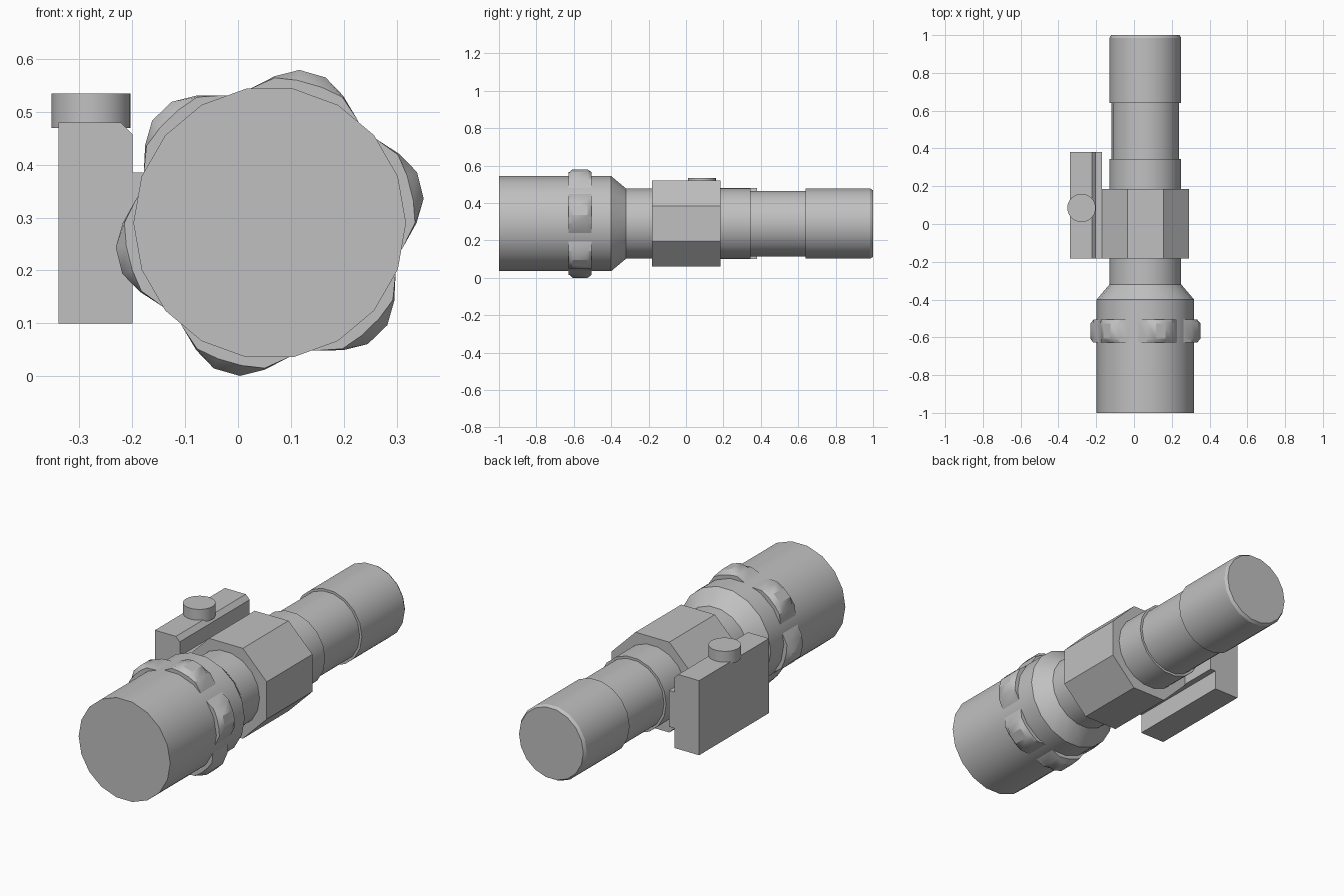
import bpy, bmesh, math

if "Cube" in bpy.data.objects:
    bpy.data.objects.remove(bpy.data.objects["Cube"])

CX, CZ = 0.06, 0.29          # long axis of the tube, parallel to y

grey = bpy.data.materials.new("metal grey")
grey.diffuse_color = (0.53, 0.53, 0.53, 1)
grey.use_nodes = True
grey.node_tree.nodes["Principled BSDF"].inputs["Base Color"].default_value = grey.diffuse_color


def loft(name, rings, smooth=True):
    """Skin a list of equal-length point rings and cap both ends."""
    bm = bmesh.new()
    loops = [[bm.verts.new(p) for p in ring] for ring in rings]
    n = len(loops[0])
    for a, b in zip(loops, loops[1:]):
        for i in range(n):
            j = (i + 1) % n
            bm.faces.new((a[i], a[j], b[j], b[i]))
    bm.faces.new(loops[0])
    bm.faces.new(loops[-1])
    bmesh.ops.recalc_face_normals(bm, faces=bm.faces)
    me = bpy.data.meshes.new(name)
    bm.to_mesh(me)
    bm.free()
    me.materials.append(grey)
    ob = bpy.data.objects.new(name, me)
    bpy.context.collection.objects.link(ob)
    if smooth:
        bpy.ops.object.select_all(action='DESELECT')
        bpy.context.view_layer.objects.active = ob
        ob.select_set(True)
        bpy.ops.object.shade_smooth_by_angle(angle=math.radians(30))
    return ob


def ring(y, polar):
    """Ring around the tube axis from (degrees, radius) pairs."""
    return [(CX + r * math.cos(math.radians(a)), y, CZ + r * math.sin(math.radians(a)))
            for a, r in polar]


def tube(name, profile, sides=18, turn=0.0, smooth=True):
    return loft(name, [ring(y, [(turn + 360 * i / sides, r) for i in range(sides)])
                       for y, r in profile], smooth)


def bar(name, outline, y0, y1):
    """Extrude an x-z outline along y."""
    return loft(name, [[(x, y, z) for x, z in outline] for y in (y0, y1)], False)


# Flashlight tube: head, neck, barrel and tail cap
tube("head_and_neck", [(-1.0, 0.258), (-0.4, 0.258), (-0.32, 0.19), (0.345, 0.19)])
tube("barrel", [(0.33, 0.178), (0.66, 0.178)])
tube("tail_cap", [(0.64, 0.19), (0.985, 0.19), (1.0, 0.181)])

# Octagonal clamp block
tube("clamp_block", [(-0.183, 0.249), (0.185, 0.249)], 8, 22.5, False)

# Six-lobed grip ring with chamfered edges
lobe = [(-30, 0.247), (-24, 0.257), (-14, 0.278), (-5, 0.295), (5, 0.295), (14, 0.278), (24, 0.257)]
section = [(14 + 60 * k + a, r) for k in range(6) for a, r in lobe]
clipped = [(a, min(r, 0.275)) for a, r in section]
loft("grip_ring", [ring(-0.628, clipped), ring(-0.607, section),
                   ring(-0.526, section), ring(-0.505, clipped)])

# Side mount: plate with chamfered corner, and rail to the clamp
bar("mount_plate", [(-0.34, 0.10), (-0.20, 0.10), (-0.20, 0.458), (-0.222, 0.48), (-0.34, 0.48)],
    -0.183, 0.38)
bar("mount_rail", [(-0.21, 0.20), (-0.17, 0.20), (-0.17, 0.385), (-0.21, 0.385)], -0.183, 0.38)

# Thumb screw on top of the plate
loft("thumb_screw", [[(-0.278 + 0.075 * math.cos(2 * math.pi * i / 24),
                       0.085 + 0.075 * math.sin(2 * math.pi * i / 24), z)
                      for i in range(24)] for z in (0.47, 0.535)])
